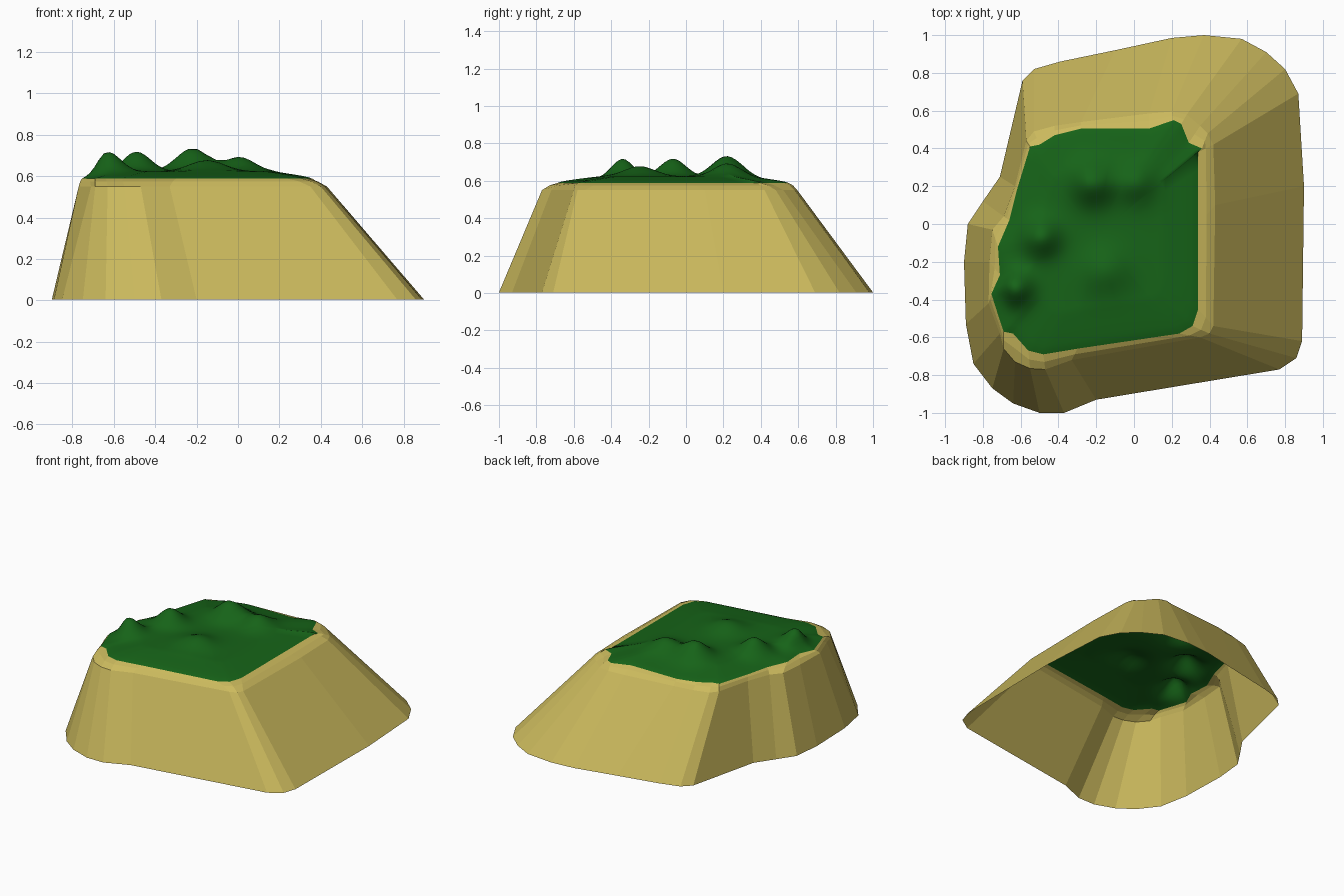
import bpy, bmesh
from math import exp
from mathutils import Vector

if "Cube" in bpy.data.objects:
    bpy.data.objects.remove(bpy.data.objects["Cube"])

# matched outlines (plan view), all running clockwise from the back left corner
base = [(-.59, .76), (-.53, .82), (-.39, .86), (-.1, .92), (.2, .985), (.37, 1), (.57, .98),
        (.70, .91), (.80, .82), (.87, .69), (.90, .2), (.89, -.62), (.86, -.71), (.77, -.77),
        (-.2, -.93), (-.37, -1), (-.5, -1), (-.64, -.95), (-.75, -.87), (-.85, -.74),
        (-.89, -.53), (-.90, -.2), (-.88, 0), (-.80, .12), (-.71, .25)]
edge = [(-.57, .44), (-.53, .49), (-.42, .52), (-.28, .54), (.08, .585), (.2, .595), (.28, .58),
        (.35, .52), (.39, .48), (.42, .42), (.43, .1), (.42, -.54), (.40, -.58), (.35, -.60),
        (-.33, -.72), (-.47, -.77), (-.55, -.765), (-.63, -.73), (-.69, -.66), (-.71, -.58),
        (-.77, -.42), (-.765, -.20), (-.75, -.03), (-.69, .04), (-.63, .2)]
grass = [(-.55, .41), (-.50, .42), (-.42, .47), (-.28, .505), (.08, .505), (.21, .55), (.25, .53),
         (.29, .43), (.36, .40), (.34, .38), (.34, 0), (.34, -.45), (.31, -.54), (.24, -.58),
         (-.30, -.66), (-.48, -.69), (-.56, -.67), (-.64, -.58), (-.69, -.57), (-.72, -.48),
         (-.755, -.37), (-.71, -.27), (-.72, -.12), (-.66, .02), (-.62, .18)]
GRASS_Z = .588
# hills: x, y, added height, radius
HILLS = [(-.22, .22, .112, .11), (.01, .22, .068, .10), (-.49, -.07, .095, .095),
         (-.63, -.34, .105, .085), (-.15, -.25, .055, .12)]


def material(name, color):
    m = bpy.data.materials.new(name)
    m.diffuse_color = (*color, 1)
    m.use_nodes = True
    m.node_tree.nodes["Principled BSDF"].inputs["Base Color"].default_value = m.diffuse_color
    return m


def loft(name, rings, mat, tip=None, smooth=False):
    """Skin closed rings of points, optionally closing the last one to a tip."""
    bm = bmesh.new()
    vs = [[bm.verts.new(p) for p in r] for r in rings]
    n = len(vs[0])
    for a, b in zip(vs, vs[1:]):
        for i in range(n):
            j = (i + 1) % n
            bm.faces.new((a[j], a[i], b[i], b[j]))
    if tip:
        t = bm.verts.new(tip)
        for i in range(n):
            bm.faces.new((vs[-1][(i + 1) % n], vs[-1][i], t))
    for f in bm.faces:
        f.smooth = smooth
    me = bpy.data.meshes.new(name)
    bm.to_mesh(me)
    bm.free()
    me.materials.append(mat)
    ob = bpy.data.objects.new(name, me)
    bpy.context.collection.objects.link(ob)
    return ob


def flat(ring, z):
    return [(x, y, z) for x, y in ring]


sand = material("sand", (.60, .49, .11))
green = material("grass", (.008, .125, .009))

# sandy cliff, open underneath, with a softly rounded rim
rim = [((a[0] * .5 + b[0] * .5), (a[1] * .5 + b[1] * .5)) for a, b in zip(edge, grass)]
loft("sand_cliff", [flat(base, .003), flat(edge, .55), flat(rim, .575), flat(grass, GRASS_Z)], sand)


# grassy plateau with hills
def height(x, y, t):
    inside = 1 - t
    rise = .035 * min(1, inside / .35) ** .7
    fade = min(1, inside / .16)
    return GRASS_Z + rise + fade * sum(
        h * exp(-((x - cx) ** 2 + (y - cy) ** 2) / (r * r)) for cx, cy, h, r in HILLS)


STEPS, RINGS = 4, 28
centre = Vector((-.2, -.06))
outline = []
for i, p in enumerate(grass):
    q = grass[(i + 1) % len(grass)]
    outline += [Vector(p).lerp(Vector(q), k / STEPS) for k in range(STEPS)]
rings = []
for k in range(RINGS):
    t = 1 - k / RINGS
    pts = [centre.lerp(p, t) for p in outline]
    rings.append([(p.x, p.y, height(p.x, p.y, t)) for p in pts])
loft("grass_hills", rings, green, (centre.x, centre.y, height(centre.x, centre.y, 0)), True)
